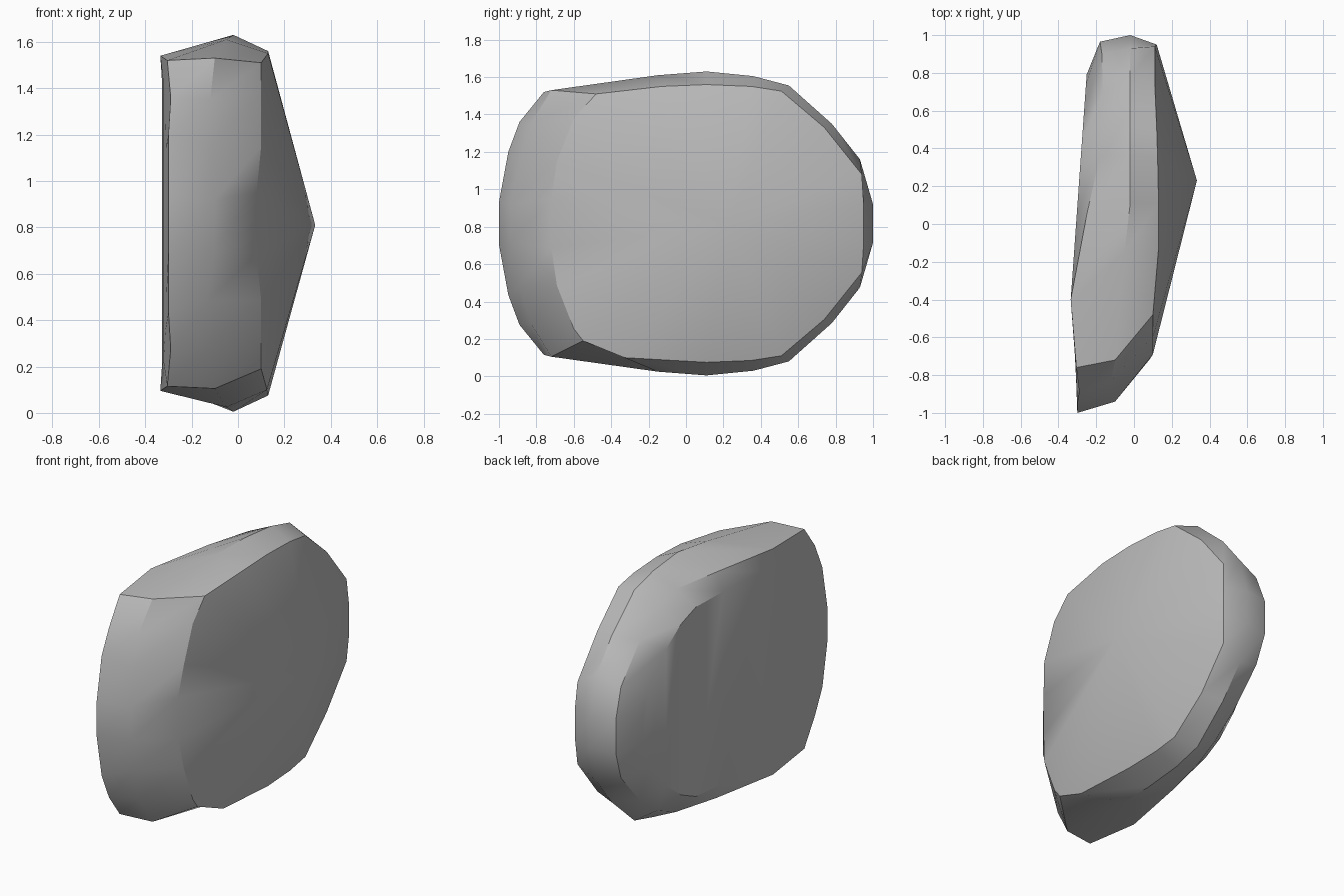
import bpy, bmesh, math

if "Cube" in bpy.data.objects:
    bpy.data.objects.remove(bpy.data.objects["Cube"])

stone = bpy.data.materials.new("stone_grey")
stone.use_nodes = True
stone.diffuse_color = (0.5, 0.5, 0.5, 1)
stone.node_tree.nodes["Principled BSDF"].inputs["Base Color"].default_value = (0.5, 0.5, 0.5, 1)

HEIGHT = 1.635
PEAK = (0.333, 0.23, 0.81)

# Upper half of each rim, running from the front edge over the top to the back
flat_rim = [(-.3, -1, .93), (-.3, -.95, 1.2), (-.29, -.89, 1.36), (-.305, -.76, 1.52),
            (-.335, -.4, 1.54), (-.25, .05, 1.54), (-.18, .36, 1.53), (-.165, .53, 1.46),
            (-.165, .7, 1.33), (-.17, .9, 1.11), (-.18, .965, .93)]
widest_rim = [(-.1, -.94, .92), (-.13, -.89, 1.15), (-.12, -.83, 1.35), (-.1, -.72, 1.53),
              (-.05, -.15, 1.61), (-.02, .11, 1.63), (-.02, .36, 1.605), (-.02, .55, 1.555),
              (-.02, .78, 1.35), (-.02, .93, 1.16), (-.02, 1, .92)]
peak_rim = [(.08, -.72, .95), (.1, -.69, 1.15), (.1, -.6, 1.38), (.1, -.48, 1.51),
            (.13, -.13, 1.55), (.13, .11, 1.56), (.125, .35, 1.55), (.12, .51, 1.525),
            (.11, .74, 1.33), (.11, .94, 1.08), (.12, .95, .92)]


def flat_side(point):
    """Inset point on the nearly flat side, which bends slightly along y."""
    y = .1 + (point[1] - .1) * .8
    z = HEIGHT / 2 + (point[2] - HEIGHT / 2) * .85
    x = -.335 + .085 * max(0, (y + .4) / 1.2) + .03 * max(0, -y - .4) / .4
    return (x, y, z)


def full_loop(half):
    return half + [(x, y, HEIGHT - z) for x, y, z in reversed(half)]


bm = bmesh.new()
half_count = len(flat_rim)
loops = [full_loop(h) for h in ([flat_side(p) for p in flat_rim], flat_rim, widest_rim, peak_rim)]

# Chipped lower front corner
chip = 2 * half_count - 4
loops[3][chip] = (.1, -.55, .19)
loops[3][chip - 1] = (.125, -.33, .1)

rings = [[bm.verts.new(p) for p in loop] for loop in loops]
count = len(rings[0])

# Bands between rims
for inner, outer in zip(rings, rings[1:]):
    for i in range(count):
        j = (i + 1) % count
        bm.faces.new((inner[i], inner[j], outer[j], outer[i]))

# Pointed side: fan up to the peak
peak = bm.verts.new(PEAK)
for i in range(count):
    bm.faces.new((rings[3][i], rings[3][(i + 1) % count], peak))

# Flat side: strips from top to bottom
side = rings[0]
for i in range(half_count - 1):
    bm.faces.new((side[i], side[i + 1], side[count - 2 - i], side[count - 1 - i]))

bmesh.ops.recalc_face_normals(bm, faces=bm.faces)
mesh = bpy.data.meshes.new("boulder")
bm.to_mesh(mesh)
bm.free()
mesh.materials.append(stone)
boulder = bpy.data.objects.new("boulder", mesh)
bpy.context.collection.objects.link(boulder)

bpy.ops.object.select_all(action='DESELECT')
boulder.select_set(True)
bpy.context.view_layer.objects.active = boulder
bpy.ops.object.shade_smooth_by_angle(angle=math.radians(30))
